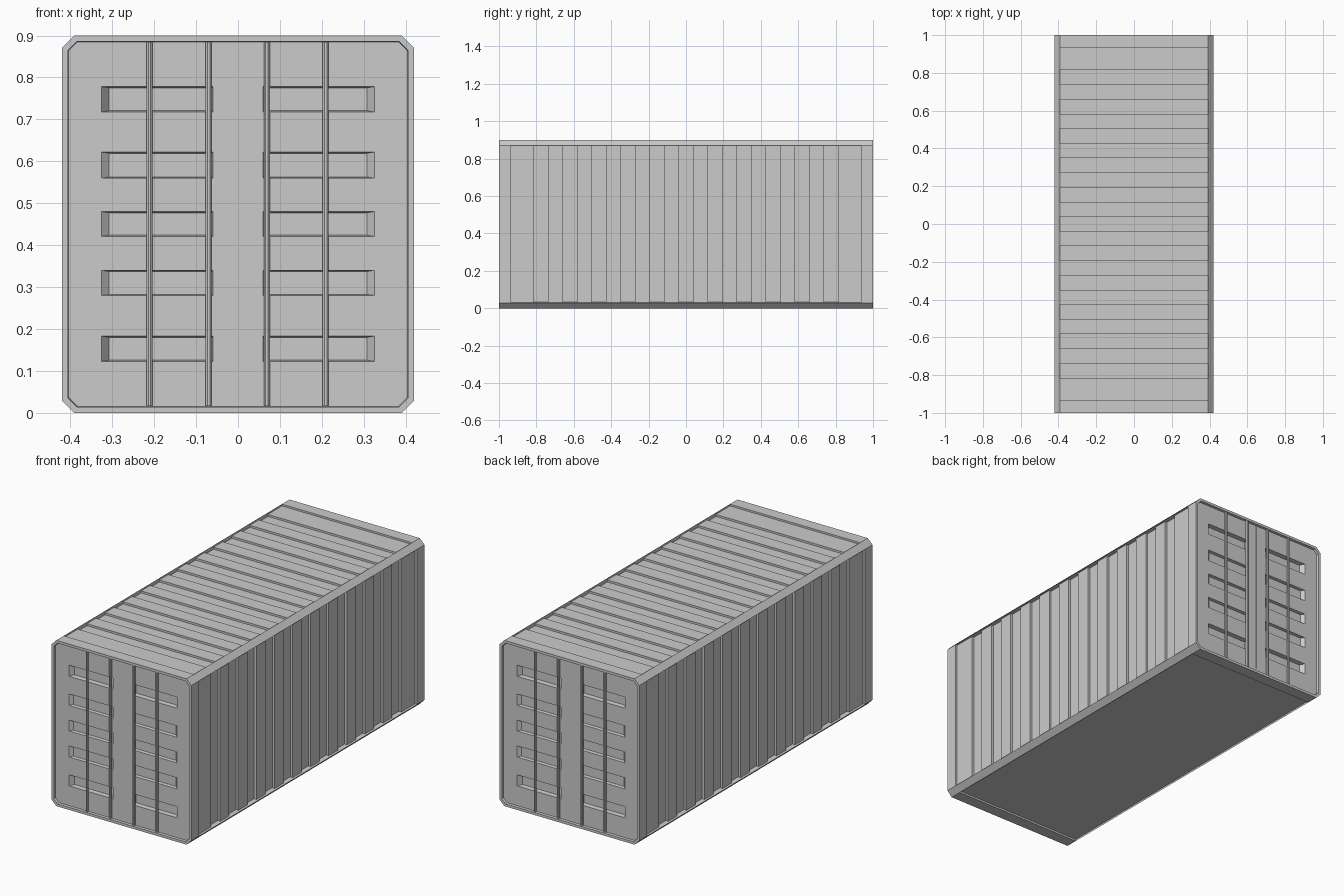
import bpy, bmesh, math
from mathutils import Vector, Matrix

if "Cube" in bpy.data.objects:
    bpy.data.objects.remove(bpy.data.objects["Cube"])

W, H, CH = 0.42, 0.90, 0.029      # half width, height, corner chamfer
YE = 0.935                        # inner edge of the end frames
CENTRE = Vector((0, 0, H / 2))
TURN = Matrix.Rotation(math.pi, 4, 'Z')


def finish(bm, name, turn=False):
    """Make normals consistent and outward, then create the object."""
    bmesh.ops.recalc_face_normals(bm, faces=bm.faces)
    bm.normal_update()
    out = sum(f.normal.dot(f.calc_center_median() - CENTRE) * f.calc_area() for f in bm.faces)
    if out < 0 and any(e.is_boundary for e in bm.edges):
        bmesh.ops.reverse_faces(bm, faces=bm.faces)
    if turn:
        bm.transform(TURN)
    me = bpy.data.meshes.new(name)
    bm.to_mesh(me)
    bm.free()
    ob = bpy.data.objects.new(name, me)
    bpy.context.collection.objects.link(ob)
    return ob


def loft(rows, name, closed=False, turn=False):
    """Skin a list of point rows with quads."""
    bm = bmesh.new()
    vs = [[bm.verts.new(p) for p in r] for r in rows]
    n = len(rows[0])
    for a, b in zip(vs, vs[1:]):
        for i in range(n if closed else n - 1):
            j = (i + 1) % n
            bm.faces.new((a[i], a[j], b[j], b[i]))
    return finish(bm, name, turn)


def octagon(inset, y):
    w, lo, hi, c = W - inset, inset, H - inset, CH - inset * 0.5
    return [(-w + c, y, lo), (w - c, y, lo), (w, y, lo + c), (w, y, hi - c),
            (w - c, y, hi), (-w + c, y, hi), (-w, y, hi - c), (-w, y, lo + c)]


def corrugation(high, low):
    """Stepped (y, level) profile: wide end strips, 21 alternating ribs."""
    n, y0 = 21, 0.815
    step = 2 * y0 / n
    pts = [(-YE, high)]
    for i in range(n + 1):
        y = -y0 + i * step
        pts += [(y, high), (y, low)] if i % 2 == 0 else [(y, low), (y, high)]
    return pts + [(YE, high)]


# Corrugated side walls and roof
for s, side in ((1, "right"), (-1, "left")):
    prof = corrugation(0.409, 0.396)
    loft([[(s * x, y, z) for y, x in prof] for z in (CH, H - CH)], side + "_wall")
roof = corrugation(0.890, 0.879)
loft([[(x, y, z) for y, z in roof] for x in (-W + CH, W - CH)], "roof")

# Chamfered long rails
for s, side in ((1, "right"), (-1, "left")):
    top = [(0.394, H - CH), (W, H - CH), (W - CH, H), (W - CH, 0.877)]
    low = [(0.394, CH + 0.004), (W, CH), (W - CH, 0), (W - CH, 0.012)]
    for prof, level in ((top, "top"), (low, "bottom")):
        loft([[(s * x, y, z) for x, z in prof] for y in (-YE, YE)], f"{side}_{level}_rail")

# Recessed floor underside
loft([[(x, y, 0.010) for x in (-W + CH, W - CH)] for y in (-YE, YE)], "floor")


def door_panel(name, y, turn):
    """Door sheet with tapered recesses in two columns and five rows."""
    xs = [-0.405, -0.325, -0.06, 0.06, 0.325, 0.405]
    zs = [0.015, 0.123, 0.183, 0.28, 0.34, 0.421, 0.48, 0.56, 0.622, 0.718, 0.778, 0.885]
    bm = bmesh.new()
    v = [[bm.verts.new((x, y, z)) for x in xs] for z in zs]
    pockets = []
    for r in range(len(zs) - 1):
        for c in range(len(xs) - 1):
            f = bm.faces.new((v[r][c], v[r][c + 1], v[r + 1][c + 1], v[r + 1][c]))
            if r % 2 == 1 and c in (1, 3):
                pockets.append((f, 0.024 if r in (1, 9) else 0.016))
    bm.normal_update()
    bmesh.ops.inset_individual(bm, faces=[p[0] for p in pockets], thickness=0.004)
    for f, depth in pockets:
        for p in f.verts:
            p.co.y += depth
            if abs(p.co.x) > 0.3:
                p.co.x -= math.copysign(0.015, p.co.x)
    finish(bm, name, turn)


# Both ends: frame, doors, centre seal and locking bars
for end, turn in (("front", False), ("back", True)):
    loft([octagon(0.016, -0.985), octagon(0.014, -1), octagon(0, -1),
          octagon(0, -YE), octagon(0.026, -YE)], end + "_frame", True, turn)
    door_panel(end + "_doors", -0.987, turn)

    bm = bmesh.new()
    bmesh.ops.create_cube(bm, size=1, matrix=Matrix.Translation((-0.001, -0.987, 0.459))
                          @ Matrix.Diagonal((0.005, 0.006, 0.85, 1)))
    finish(bm, end + "_door_seal", turn)

    for i, x in enumerate((-0.211, -0.07, 0.069, 0.209)):
        bm = bmesh.new()
        bmesh.ops.create_cone(bm, cap_ends=True, segments=8, radius1=0.0075, radius2=0.0075,
                              depth=0.868,
                              matrix=Matrix.Translation((x, -0.9915, 0.451))
                              @ Matrix.Rotation(math.pi / 8, 4, 'Z'))
        finish(bm, f"{end}_locking_bar_{i + 1}", turn)
